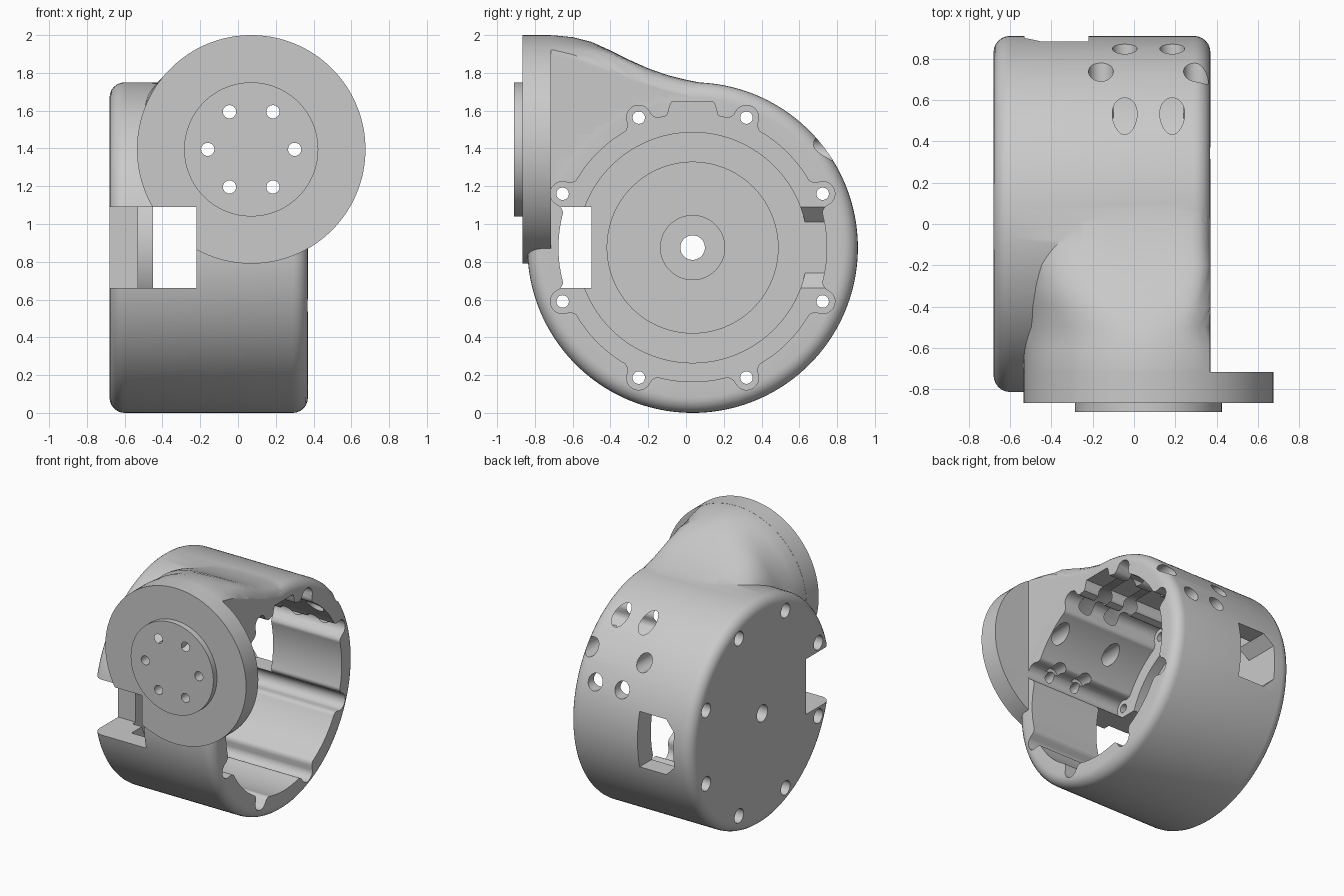
import bpy, bmesh
from math import sin, cos, pi, radians, sqrt, asin, copysign

cube = bpy.data.objects.get("Cube")
if cube:
    bpy.data.objects.remove(cube, do_unlink=True)

CY, CZ, R = 0.035, 0.875, 0.875      # drum axis and radius
FX, FZ, FR = 0.07, 1.395, 0.605      # flange axis and radius
FRONT, OPEN, BACK = -0.68, 0.37, -0.45
SCREWS = [radians(22.5 + 45 * k) for k in range(8)]

grey = bpy.data.materials.new("light_grey")
grey.use_nodes = True
colour = (0.59, 0.59, 0.59, 1)
grey.diffuse_color = colour
grey.node_tree.nodes["Principled BSDF"].inputs["Base Color"].default_value = colour


def skin(bm, sections, ring=False):
    """Bridge equal-length sections into a closed, outward-facing solid."""
    rows = [[bm.verts.new(p) for p in s] for s in sections]
    n = len(rows[0])
    pairs = list(zip(rows, rows[1:])) + ([(rows[-1], rows[0])] if ring else [])
    faces = []
    for a, b in pairs:
        for i in range(n):
            j = (i + 1) % n
            faces.append(bm.faces.new((a[i], a[j], b[j], b[i])))
    if not ring:
        faces.append(bm.faces.new(rows[0][::-1]))
        faces.append(bm.faces.new(rows[-1]))
    volume = 0
    for f in faces:
        v = [vert.co for vert in f.verts]
        volume += sum(v[0].dot(p.cross(q)) for p, q in zip(v[1:], v[2:]))
    if volume < 0:
        bmesh.ops.reverse_faces(bm, faces=faces)


def lathe(bm, profile, u, v, axis="X", n=128, ring=False):
    """Revolve (position, radius) pairs about an axis through u, v."""
    sections = []
    for a, r in profile:
        circle = [(u + r * cos(2 * pi * i / n), v + r * sin(2 * pi * i / n)) for i in range(n)]
        sections.append([(a, p, q) if axis == "X" else (p, a, q) for p, q in circle])
    skin(bm, sections, ring)


def finish(name, bm):
    bm.normal_update()
    mesh = bpy.data.meshes.new(name)
    bm.to_mesh(mesh)
    bm.free()
    mesh.materials.append(grey)
    obj = bpy.data.objects.new(name, mesh)
    bpy.context.collection.objects.link(obj)
    return obj


def combine(target, other, operation):
    """Apply a boolean and remove the helper."""
    mod = target.modifiers.new("boolean", "BOOLEAN")
    mod.operation, mod.object, mod.solver = operation, other, "EXACT"
    bpy.context.view_layer.update()
    graph = bpy.context.evaluated_depsgraph_get()
    mesh = bpy.data.meshes.new_from_object(target.evaluated_get(graph))
    target.modifiers.clear()
    target.data = mesh
    bpy.data.objects.remove(other, do_unlink=True)


# Drum with rounded rims
F = 0.08
arc = [radians(15 * k) for k in range(7)]
profile = [(FRONT + F - F * cos(a), R - F + F * sin(a)) for a in arc]
profile += [(OPEN - F + F * sin(a), R - F + F * cos(a)) for a in arc]
bm = bmesh.new()
lathe(bm, profile, CY, CZ, n=160)
housing = finish("housing", bm)

# Neck blending the drum into the flange, flattened on the open side
tops = [(-0.75, 2), (-0.7, 2), (-0.6, 1.99), (-0.5, 1.965), (-0.4, 1.92), (-0.3, 1.87),
        (-0.2, 1.825), (-0.1, 1.79), (0, 1.765), (0.1, 1.745), (0.2, 1.715)]
sections = []
for y, top in tops:
    t = min(max((y + 0.5) / 0.3, 0), 1)
    power = 2 / (2 + 2 * t)
    radius = FR - 0.001
    section = []
    for i in range(128):
        a = 2 * pi * (i + 0.5) / 128
        x = FX + radius * copysign(abs(cos(a)) ** power, cos(a))
        h = radius * copysign(abs(sin(a)) ** power, sin(a))
        x = min(x, OPEN - 0.0005)
        over = max(x - (OPEN - F), 0)
        if h > 0:
            drop = min(max((y + 0.7) / 0.4, 0), 1) * (F - sqrt(F * F - over * over))
            h -= drop * h / FR
        section.append((x, y, top - FR + h))
    sections.append(section)
bm = bmesh.new()
skin(bm, sections)
combine(housing, finish("neck", bm), "UNION")

# Round flange with raised boss
bm = bmesh.new()
lathe(bm, [(-0.91, 0.355), (-0.865, 0.355), (-0.865, FR), (-0.715, FR)], FX, FZ, "Y")
combine(housing, finish("flange", bm), "UNION")


# Cavity outline with screw grooves and a flat pocket at the top
def cavity_radius(a):
    r = 0.71
    for s in SCREWS:
        d = abs((a - s + pi) % (2 * pi) - pi)
        edge = asin(0.065 / 0.745)
        if d < edge:
            r = 0.745 * cos(d) + sqrt(0.065 ** 2 - (0.745 * sin(d)) ** 2)
        elif d < edge + 0.05:
            r = 0.71 + 0.03 * (1 - (d - edge) / 0.05) ** 2
    d = abs(a - pi / 2)
    if d < 0.19:
        r = max(r, min(0.77 / cos(d), 0.71 + (0.19 - d) * 1.6))
    return r


outline = []
for i in range(480):
    a = 2 * pi * i / 480
    r = cavity_radius(a)
    outline.append((CY + r * cos(a), CZ + r * sin(a)))
bm = bmesh.new()
skin(bm, [[(x, y, z) for y, z in outline] for x in (BACK, 0.6)])
combine(housing, finish("cavity", bm), "DIFFERENCE")

# Floor groove, hub recess and countersunk screw holes
bm = bmesh.new()
lathe(bm, [(-0.53, 0.455), (-0.53, 0.61), (-0.4, 0.61), (-0.4, 0.455)], CY, CZ, ring=True)
lathe(bm, [(-0.8, 0.065), (-0.52, 0.065), (-0.52, 0.17), (-0.4, 0.17)], CY, CZ, n=64)
for s in SCREWS:
    lathe(bm, [(-0.8, 0.055), (-0.57, 0.055), (-0.57, 0.033), (-0.35, 0.033)],
          CY + 0.745 * cos(s), CZ + 0.745 * sin(s), n=32)
combine(housing, finish("floor_holes", bm), "DIFFERENCE")

# Flange bolt holes with wide tool access through the back wall
bm = bmesh.new()
for k in range(6):
    a = k * pi / 3
    lathe(bm, [(-1, 0.035), (-0.68, 0.035), (-0.68, 0.06), (1.2, 0.06)],
          FX + 0.23 * cos(a), FZ + 0.23 * sin(a), "Y", 32)
combine(housing, finish("bolt_holes", bm), "DIFFERENCE")

# Cable slot at the front and chamfered window at the back
LOW, HIGH, SIDE = 0.66, 1.09, -0.22
bm = bmesh.new()
slot = [(-0.8, LOW), (SIDE, LOW), (SIDE, HIGH), (-0.8, HIGH)]
skin(bm, [[(x, y, z) for x, z in slot] for y in (-1.1, -0.5)])
window = [(SIDE, LOW), (SIDE, HIGH), (BACK, HIGH), (-0.529, HIGH - 0.08),
          (-0.529, LOW + 0.08), (BACK, LOW)]
skin(bm, [[(x, y, z) for x, z in window] for y in (0.55, 1.1)])
combine(housing, finish("openings", bm), "DIFFERENCE")

# Smooth shading with crisp edges
bpy.ops.object.select_all(action="DESELECT")
housing.select_set(True)
bpy.context.view_layer.objects.active = housing
bpy.ops.object.shade_smooth_by_angle(angle=radians(30))
